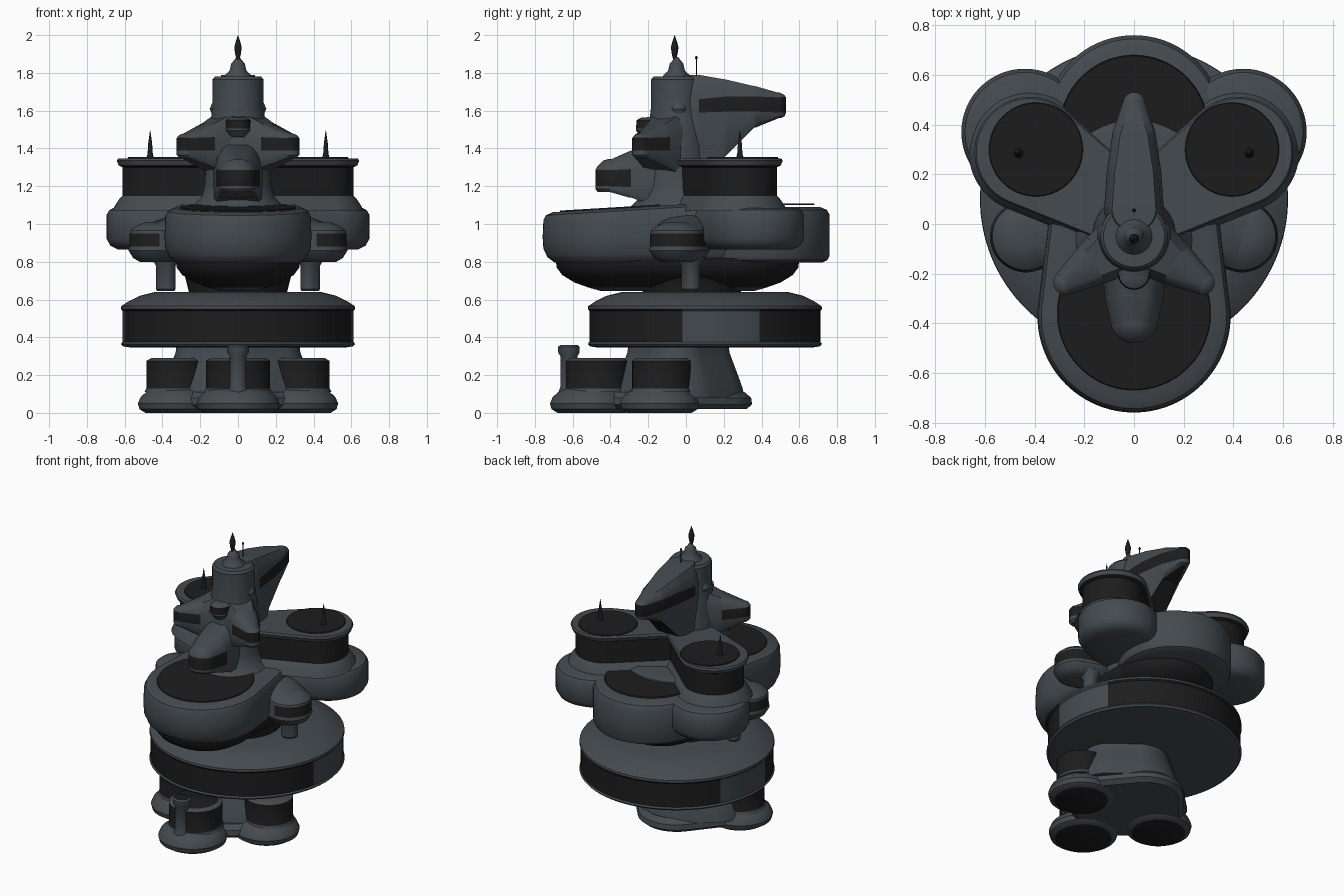
import bpy, bmesh, math

def material(name, col):
    m = bpy.data.materials.new(name)
    m.diffuse_color = (*col, 1)
    return m

MATS = [material("slate_grey", (0.058, 0.069, 0.079)), material("dark_glass", (0.012, 0.012, 0.012))]
G, D = 0, 1

def loft(name, circles, bands, n=96, tilt=None, rule=None, caps=(G, G)):
    """Loft the convex hull of circles (x, y, r) through bands (z, offset, material of band above).
    z may be a list with one height per circle; tilt = (y0, slope, lowest z affected)."""
    a, b = circles[0], circles[-1]
    start = math.atan2(b[1] - a[1], b[0] - a[0]) if len(circles) > 1 else math.pi / 2
    bm = bmesh.new()
    rings = []
    for z, off, _ in bands:
        ring = []
        for i in range(n):
            t = start + 2 * math.pi * i / n
            c, s = math.cos(t), math.sin(t)
            k = max(range(len(circles)),
                    key=lambda j: circles[j][0] * c + circles[j][1] * s + circles[j][2])
            x, y, r = circles[k]
            h = z[k] if isinstance(z, (list, tuple)) else z
            x, y = x + (r + off) * c, y + (r + off) * s
            if tilt and h > tilt[2]:
                h += tilt[1] * (y - tilt[0])
            ring.append(bm.verts.new((x, y, h)))
        rings.append(ring)
    for j in range(len(rings) - 1):
        lo, hi = rings[j], rings[j + 1]
        for i in range(n):
            k = (i + 1) % n
            f = bm.faces.new((lo[i], lo[k], hi[k], hi[i]))
            m = bands[j][2]
            if m == D and rule and not rule(f.calc_center_median()):
                m = G
            f.material_index = m
    for ring, m in ((rings[0], caps[0]), (rings[-1], caps[1])):
        for i in range(n // 2):
            ids = list(dict.fromkeys([i, i + 1, n - i - 1, (n - i) % n]))
            bm.faces.new([ring[q] for q in ids]).material_index = m
    bmesh.ops.remove_doubles(bm, verts=bm.verts, dist=1e-5)
    bmesh.ops.recalc_face_normals(bm, faces=bm.faces)
    me = bpy.data.meshes.new(name)
    bm.to_mesh(me)
    bm.free()
    for m in MATS:
        me.materials.append(m)
    ob = bpy.data.objects.new(name, me)
    bpy.context.collection.objects.link(ob)
    return ob

def plate(name, x, y, r, z, tilt=None):
    loft(name, [(x, y, r)], [(z, 0, D), (z + 0.008, -0.004, D)], tilt=tilt, caps=(D, D))

SIDES = (("right", 1), ("left", -1))

# base: three rounded feet with glazed drums, rear plate and column
FOOT = [(0, -0.04, G), (0.02, -0.008, G), (0.05, 0, G), (0.085, -0.015, G), (0.115, -0.05, G), (0.13, -0.08, G)]
DRUM = [(0.11, 0.0, G), (0.13, -0.01, D), (0.26, -0.01, D), (0.275, -0.01, G), (0.29, -0.035, G)]
loft("front_foot", [(0, -0.5, 0.22)], FOOT, caps=(D, G))
loft("front_drum", [(0, -0.47, 0.18)], DRUM, caps=(G, D))
loft("chimney", [(0, -0.62, 0.045)], [(0.08, 0.02, G), (0.14, 0, G), (0.3, 0, G), (0.32, 0.012, G),
                                      (0.35, 0.012, G), (0.36, 0, G)], n=32, caps=(G, D))
for side, s in SIDES:
    loft(side + "_foot", [(s * 0.32, -0.14, 0.21)], FOOT, caps=(D, G))
    loft(side + "_drum", [(s * 0.33, -0.13, 0.165)], DRUM)
loft("base_plate", [(0, -0.4, 0.1), (0.28, -0.1, 0.16), (-0.28, -0.1, 0.16), (0, 0.1, 0.25)],
     [(0.02, -0.03, G), (0.045, 0, G), (0.08, -0.005, G), (0.11, -0.04, G)])
loft("base_column", [(0, -0.16, 0.12), (0.17, -0.05, 0.13), (-0.17, -0.05, 0.13), (0, 0.03, 0.17)],
     [(0.08, 0.11, G), (0.13, 0.1, G), (0.2, 0.075, G), (0.28, 0.045, G), (0.32, 0.03, G), (0.37, 0.025, G)])

# main saucer with window band broken at the sides
loft("main_saucer", [(0, 0.1, 0.62)],
     [(0.345, -0.06, G), (0.352, -0.012, G), (0.365, 0, G), (0.375, -0.008, D), (0.54, -0.008, D),
      (0.55, 0, G), (0.565, -0.002, G), (0.59, -0.04, G), (0.62, -0.1, G), (0.64, -0.18, G)],
     n=128, rule=lambda p: p.y < -0.03 or p.y > 0.39)
loft("saucer_neck", [(0, 0.03, 0.26)], [(0.6, 0, G), (0.64, 0.0, D), (0.72, 0.02, D), (0.8, 0.05, D)])

# glazed bowl under the upper deck
loft("under_bowl", [(0, -0.36, 0.33), (0, 0.27, 0.33)],
     [(0.645, -0.24, G), (0.665, -0.17, D), (0.69, -0.1, D), (0.73, -0.035, D), (0.77, -0.005, D),
      (0.82, 0.0, D)])

# front deck, gently rising to the tower
TILT = (-0.75, 0.06, 0.95)
loft("front_deck", [(0, -0.37, 0.385), (0, 0.1, 0.33)],
     [(0.795, -0.06, G), (0.825, -0.02, G), (0.84, -0.015, G), (0.87, 0, G), (0.93, 0.004, G),
      (1.02, 0, G), (1.045, -0.012, G), (1.06, -0.05, G)], tilt=TILT)
plate("front_deck_top", 0, -0.36, 0.31, 1.058, TILT)

# rear deck
loft("rear_deck", [(0, 0.4, 0.36)],
     [(0.795, -0.04, G), (0.81, -0.01, G), (0.83, 0, G), (1.05, 0, G), (1.075, -0.015, G), (1.09, -0.05, G)])
plate("rear_deck_top", 0, 0.38, 0.3, 1.1)

for side, s in SIDES:
    # lower side deck and glazed teardrop lounge above it
    loft(side + "_lower_deck", [(s * 0.05, 0.1, 0.16), (s * 0.44, 0.37, 0.255)],
         [(0.865, -0.06, G), (0.885, -0.02, G), (0.92, 0, G), (1.05, 0, G), (1.075, -0.015, G),
          (1.086, -0.04, G)])
    loft(side + "_lounge", [(s * 0.05, 0.06, 0.125), (s * 0.42, 0.29, 0.2)],
         [(1.07, 0.045, G), (1.1, 0.03, G), (1.13, 0.01, G), (1.15, -0.008, D), (1.3, -0.008, D),
          (1.31, 0.012, G), (1.335, 0.022, G), (1.348, 0.015, G)])
    plate(side + "_lounge_top", s * 0.395, 0.3, 0.19, 1.346)
    loft(side + "_antenna", [(s * 0.465, 0.285, 0)],
         [(1.345, 0.022, D), (1.37, 0.014, D), (1.43, 0.01, D), (1.495, 0.001, D)], n=16, caps=(D, D))
    # small side pod, sloping outwards, with hanging leg
    loft(side + "_pod", [(s * 0.26, 0, 0.12), (s * 0.34, -0.02, 0.145), (s * 0.435, -0.05, 0.145)],
         [(0.8, -0.06, G), (0.82, -0.025, G), (0.86, 0, G), (0.88, -0.004, D), (0.95, -0.006, G),
          ([1.01, 1.0, 0.965], -0.01, G), ([1.04, 1.03, 0.99], -0.04, G), ([1.05, 1.045, 1.01], -0.09, G)],
         rule=lambda p: abs(p.x) > 0.41)
    loft(side + "_pod_leg", [(s * 0.375, 0.02, 0.045), (s * 0.39, 0.03, 0.045)],
         [(0.645, -0.008, G), (0.655, 0, G), (0.78, 0, G), (0.83, 0.03, G)], n=32)
    # tower side wing with window at the tip
    loft(side + "_wing", [(0, -0.05, 0.135), (s * 0.15, -0.15, 0.095), (s * 0.275, -0.235, 0.05)],
         [([1.22, 1.3, 1.35], -0.015, G), ([1.27, 1.33, 1.365], 0, G), ([1.39, 1.39, 1.39], 0, D),
          ([1.47, 1.46, 1.455], 0, G), ([1.55, 1.5, 1.47], -0.012, G), ([1.62, 1.53, 1.48], -0.035, G)],
         n=192, rule=lambda p: abs(p.x) > 0.17)
    loft(side + "_tower_bump", [(s * 0.1, -0.04, 0)],
         [(1.56, 0.005, G), (1.575, 0.035, G), (1.61, 0.05, G), (1.645, 0.035, G), (1.66, 0.005, G)], n=24)

# central tower with flared foot
loft("tower", [(0, -0.05, 0.135)],
     [(1.04, 0.15, G), (1.1, 0.1, G), (1.14, 0.06, G), (1.2, 0.042, G), (1.32, 0.035, G), (1.42, 0.03, G),
      (1.55, 0.008, G), (1.62, 0, G), (1.765, 0, G), (1.78, -0.012, G)])
loft("tower_collar", [(0, -0.1, 0.17)], [(1.06, 0.01, D), (1.125, -0.01, D), (1.15, -0.05, G)])

# front lookout, brow window and long rear arm
loft("front_lookout", [(0, -0.05, 0.14), (0, -0.28, 0.118), (0, -0.385, 0.095)],
     [([1.05, 1.14, 1.17], -0.012, G), ([1.08, 1.16, 1.185], 0, G), ([1.19, 1.195, 1.2], 0, D),
      ([1.3, 1.29, 1.285], 0, G), ([1.4, 1.335, 1.305], -0.01, G), ([1.46, 1.375, 1.335], -0.04, G),
      ([1.48, 1.39, 1.345], -0.07, G)], n=128, rule=lambda p: p.y < -0.28)
loft("brow_window", [(0, -0.1, 0.085), (0, -0.2, 0.065)],
     [(1.46, -0.03, G), (1.495, 0, G), (1.505, 0, D), (1.55, -0.004, G), ([1.58, 1.565], -0.03, G)], n=48)
loft("rear_arm", [(0, 0.06, 0.12), (0, 0.2, 0.11), (0, 0.35, 0.088), (0, 0.485, 0.045)],
     [([1.08, 1.36, 1.51, 1.56], -0.03, G), ([1.2, 1.42, 1.535, 1.57], -0.008, G),
      ([1.59, 1.595, 1.595, 1.59], 0, D), ([1.66, 1.675, 1.675, 1.67], 0, G),
      ([1.74, 1.73, 1.705, 1.685], -0.012, G), ([1.79, 1.765, 1.73, 1.695], -0.032, G)],
     n=192, rule=lambda p: p.y > 0.08, caps=(D, G))

# spire on the tower top
loft("spire_cap", [(0, -0.05, 0)],
     [(1.775, 0.075, G), (1.79, 0.068, G), (1.81, 0.045, G), (1.83, 0.04, G), (1.85, 0.036, G),
      (1.865, 0.022, G), (1.885, 0.008, G)], n=32)
loft("spire", [(0, -0.06, 0)],
     [(1.87, 0.008, D), (1.9, 0.015, D), (1.935, 0.02, D), (1.97, 0.011, D), (2.0, 0.001, D)],
     n=16, caps=(D, D))
loft("rear_mast", [(0, 0.055, 0)], [(1.76, 0.003, D), (1.87, 0.003, D), (1.88, 0.008, D), (1.89, 0.003, D)],
     n=12, caps=(D, D))

# smooth shading with sharp edges kept
for ob in bpy.context.collection.objects:
    ob.select_set(True)
    bpy.context.view_layer.objects.active = ob
bpy.ops.object.shade_smooth_by_angle(angle=math.radians(35))
